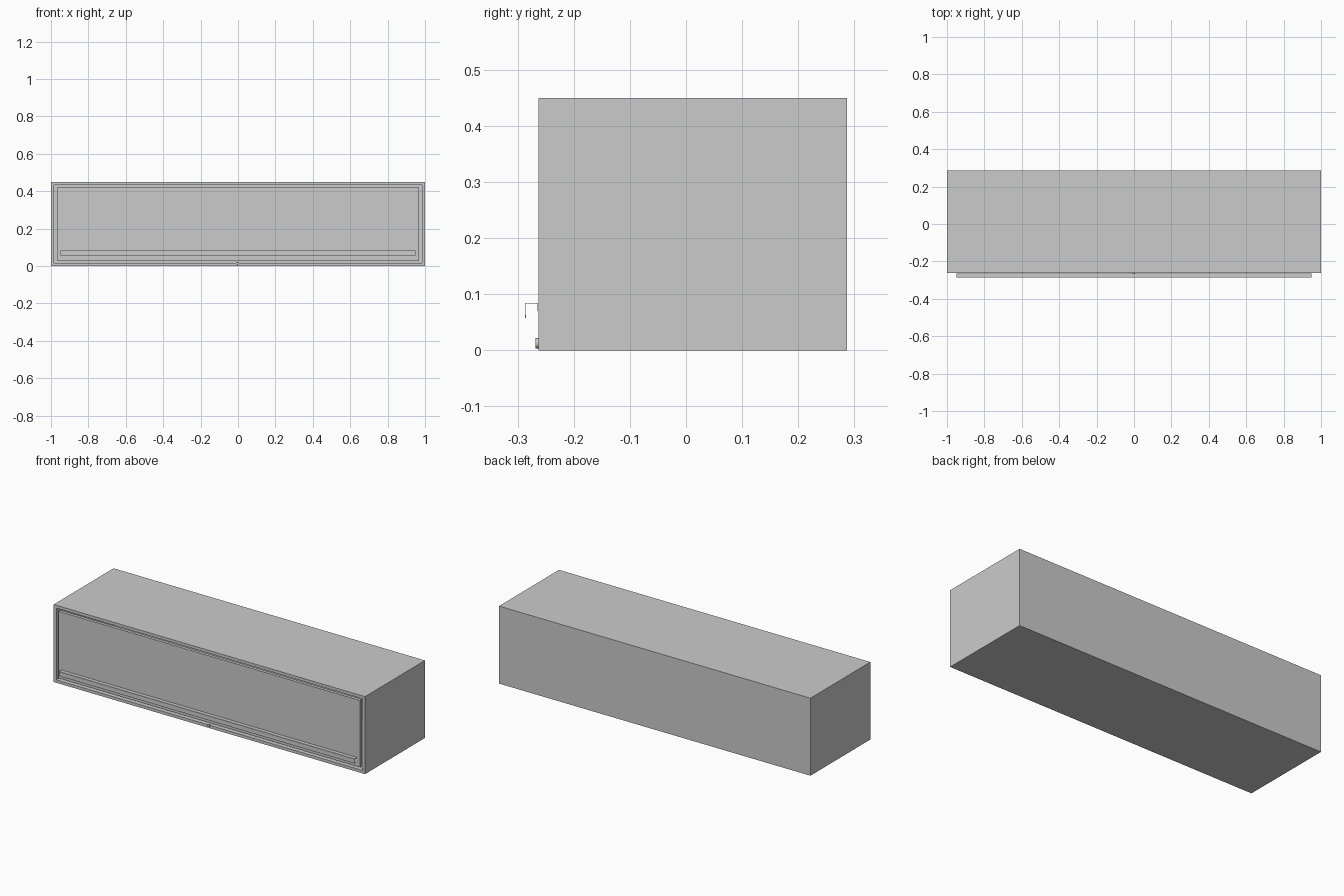
import bpy, bmesh, math
from mathutils import Vector

if "Cube" in bpy.data.objects:
    bpy.data.objects.remove(bpy.data.objects["Cube"])

FRONT, BACK, HEIGHT = -0.263, 0.287, 0.45


def finish(name, bm):
    bmesh.ops.recalc_face_normals(bm, faces=bm.faces)
    mesh = bpy.data.meshes.new(name)
    bm.to_mesh(mesh)
    bm.free()
    obj = bpy.data.objects.new(name, mesh)
    bpy.context.collection.objects.link(obj)
    return obj


def box_mesh(x0, x1, y0, y1, z0, z1):
    bm = bmesh.new()
    bmesh.ops.create_cube(bm, size=1)
    for v in bm.verts:
        v.co = Vector((x1 if v.co.x > 0 else x0,
                       y1 if v.co.y > 0 else y0,
                       z1 if v.co.z > 0 else z0))
    return bm


# Cabinet body: hollow box with a framed opening at the front
bm = box_mesh(-1, 1, FRONT, BACK, 0, HEIGHT)
front = min(bm.faces, key=lambda f: f.calc_center_median().y)
bmesh.ops.inset_region(bm, faces=[front], thickness=0.024)
cavity = bmesh.ops.extrude_discrete_faces(bm, faces=[front])["faces"][0]
bmesh.ops.translate(bm, verts=cavity.verts, vec=(0, 0.53, 0))
finish("cabinet_body", bm)

# Flip-up door, flush with the frame and separated by a narrow gap
door = finish("door", box_mesh(-0.969, 0.969, FRONT, FRONT + 0.018, 0.031, 0.419))

# Handle: folded sheet strip with a small hem along its lower lip
profile = [(-0.264, 0.070), (-0.264, 0.0835), (-0.2855, 0.0835),
           (-0.2863, 0.0825), (-0.2868, 0.058), (-0.2858, 0.058), (-0.2855, 0.063)]
bm = bmesh.new()
rows = [[bm.verts.new((x, y, z)) for y, z in profile] for x in (-0.95, 0.95)]
for i in range(len(profile) - 1):
    bm.faces.new((rows[0][i], rows[1][i], rows[1][i + 1], rows[0][i + 1]))
handle = finish("handle", bm)
solid = handle.modifiers.new("sheet_thickness", "SOLIDIFY")
solid.thickness = 0.001
solid.offset = 0

# Round lock with a recessed centre
bpy.ops.mesh.primitive_cylinder_add(vertices=24, radius=0.009, depth=0.010,
                                    location=(-0.003, FRONT, 0.0125),
                                    rotation=(math.pi / 2, 0, 0))
lock = bpy.context.object
lock.name = "lock"
bm = bmesh.new()
bm.from_mesh(lock.data)
cap = max(bm.faces, key=lambda f: f.calc_center_median().z)
bmesh.ops.inset_region(bm, faces=[cap], thickness=0.003)
bmesh.ops.inset_region(bm, faces=[cap], thickness=0.0005, depth=-0.002)
bm.to_mesh(lock.data)
bm.free()
bpy.ops.object.shade_smooth_by_angle()
